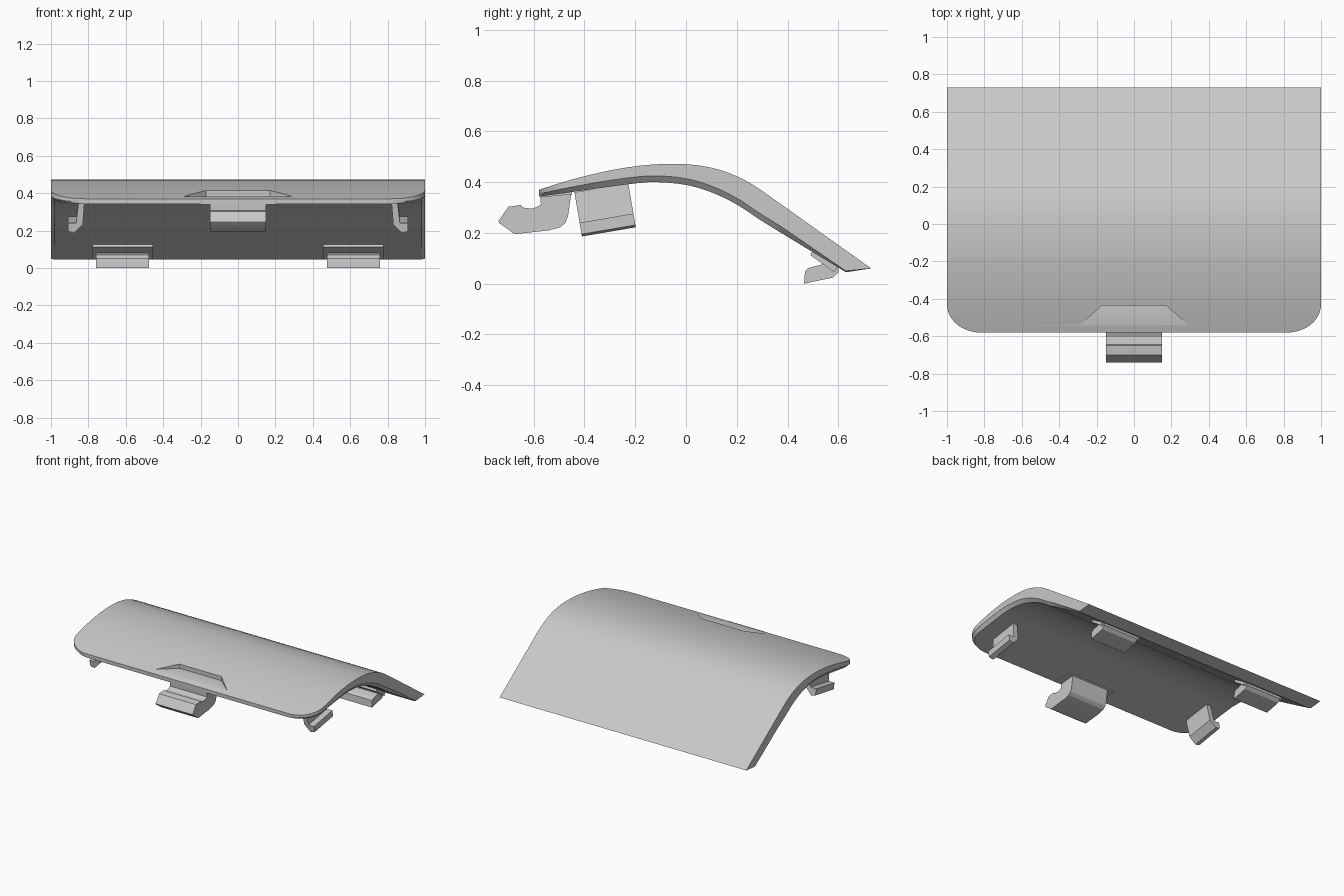
import bpy, bmesh, math

cube = bpy.data.objects.get("Cube")
if cube:
    bpy.data.objects.remove(cube)

grey = bpy.data.materials.new("light grey plastic")
grey.use_nodes = True
grey.diffuse_color = (0.58, 0.58, 0.58, 1)
grey.node_tree.nodes["Principled BSDF"].inputs["Base Color"].default_value = (0.58, 0.58, 0.58, 1)


def make_object(name, bm, smooth=25):
    bmesh.ops.recalc_face_normals(bm, faces=bm.faces)
    mesh = bpy.data.meshes.new(name)
    bm.to_mesh(mesh)
    bm.free()
    mesh.materials.append(grey)
    ob = bpy.data.objects.new(name, mesh)
    bpy.context.collection.objects.link(ob)
    bpy.ops.object.select_all(action='DESELECT')
    ob.select_set(True)
    bpy.context.view_layer.objects.active = ob
    if smooth:
        bpy.ops.object.shade_smooth_by_angle(angle=math.radians(smooth))
    return ob


def loft(name, loops, smooth=25):
    """Skin a row of equal closed loops and cap both ends."""
    bm = bmesh.new()
    rings = [[bm.verts.new(p) for p in loop] for loop in loops]
    for a, b in zip(rings, rings[1:]):
        for i in range(len(a)):
            j = (i + 1) % len(a)
            bm.faces.new((a[i], a[j], b[j], b[i]))
    bm.faces.new(rings[0])
    bm.faces.new(rings[-1])
    return make_object(name, bm, smooth)


def side_profile(name, points, x0, x1):
    """Extrude a (y, z) outline across x."""
    return loft(name, [[(x, y, z) for y, z in points] for x in (x0, x1)])


def curve_height(points, y):
    """Smooth height through (y, z) points, by cubic Hermite pieces."""
    def slope(i):
        a, b = points[max(i - 1, 0)], points[min(i + 1, len(points) - 1)]
        return (b[1] - a[1]) / (b[0] - a[0])
    i = 0
    while i < len(points) - 2 and y > points[i + 1][0]:
        i += 1
    (y0, z0), (y1, z1) = points[i], points[i + 1]
    h = y1 - y0
    t = (y - y0) / h
    return ((2*t**3 - 3*t**2 + 1) * z0 + (t**3 - 2*t**2 + t) * h * slope(i)
            + (3*t**2 - 2*t**3) * z1 + (t**3 - t**2) * h * slope(i + 1))


# Curved cover panel with rounded front corners and a chamfered lower rim
outer = [(-0.58, 0.37), (-0.45, 0.41), (-0.3, 0.446), (-0.17, 0.466), (-0.05, 0.472),
         (0.05, 0.466), (0.15, 0.443), (0.25, 0.398), (0.35, 0.33), (0.73, 0.06)]
inner = [(-0.58, 0.343), (-0.45, 0.361), (-0.2, 0.395), (-0.12, 0.4), (0, 0.389),
         (0.1, 0.36), (0.2, 0.312), (0.3, 0.246), (0.63, 0.045)]
corner = 12
stations = []
for i in range(corner + 1):
    a = math.pi / 2 * i / corner
    stations.append((-0.43 - 0.15 * math.cos(a), 0.82 + 0.18 * math.sin(a)))
stations += [(-0.43 + 0.04 * i, 1) for i in range(1, 22)] + [(0.73, 1)]
loops = []
for y, w in stations:
    yi = y if y < 0.25 else 0.25 + (y - 0.25) * 0.38 / 0.48
    zo, zi = curve_height(outer, y), curve_height(inner, yi)
    zs = zi + min(0.025, 0.4 * (zo - zi))
    if y > 0.7:
        zs = zi + 0.005
    loops.append([(-w, y, zo), (w, y, zo), (w, yi, zs),
                  (w - 0.02, yi, zi), (0.02 - w, yi, zi), (-w, yi, zs)])
cover = loft("cover_panel", loops, None)

# Thumb recess cut into the front edge
outline = [(-0.17, -0.435), (0.17, -0.435), (0.29, -0.54), (0.29, -0.7), (-0.29, -0.7), (-0.29, -0.54)]
cutter = loft("recess_cutter", [[(x, y, z) for x, y in outline] for z in (0.383, 0.55)], None)
cut = cover.modifiers.new("recess", 'BOOLEAN')
cut.object = cutter
cut.solver = 'EXACT'
bpy.ops.object.select_all(action='DESELECT')
cover.select_set(True)
bpy.context.view_layer.objects.active = cover
bpy.ops.object.modifier_apply(modifier=cut.name)
bpy.data.objects.remove(cutter)
bpy.ops.object.shade_smooth_by_angle(angle=math.radians(25))

# Front latch with its root under the panel
side_profile("front_latch", [
    (-0.74, 0.245), (-0.70, 0.303), (-0.65, 0.31), (-0.645, 0.3), (-0.605, 0.295),
    (-0.572, 0.31), (-0.575, 0.36), (-0.45, 0.37), (-0.465, 0.265), (-0.475, 0.24),
    (-0.495, 0.222), (-0.54, 0.21), (-0.675, 0.195), (-0.735, 0.238)], -0.15, 0.15)
side_profile("latch_root", [
    (-0.572, 0.34), (-0.572, 0.36), (-0.45, 0.37), (-0.45, 0.352)], -0.2, 0.2)

for side, s in (("left", 1), ("right", -1)):
    # Side hook: a bent arm with an outward foot, tilted along the panel
    section = [(0.82, 0.36), (0.852, 0.36), (0.866, 0.24), (0.91, 0.24),
               (0.91, 0.195), (0.875, 0.186), (0.83, 0.232)]
    ends = []
    for run, rise in ((0, 0), (0.212, 0.036)):
        ends.append([(s * x, -0.41 - 0.17 * (z - 0.186) + run, z + rise) for x, z in section])
    loft(side + "_side_hook", ends)

    # Rear tab and the thin pad it grows from
    side_profile(side + "_rear_tab", [
        (0.465, 0), (0.469, 0.05), (0.485, 0.063), (0.535, 0.075), (0.545, 0.1),
        (0.6, 0.075), (0.6, 0.045), (0.58, 0.024)], s * 0.475, s * 0.76)
    side_profile(side + "_rear_pad", [
        (0.49, 0.112), (0.5, 0.135), (0.6, 0.07), (0.585, 0.045)], s * 0.455, s * 0.777)
